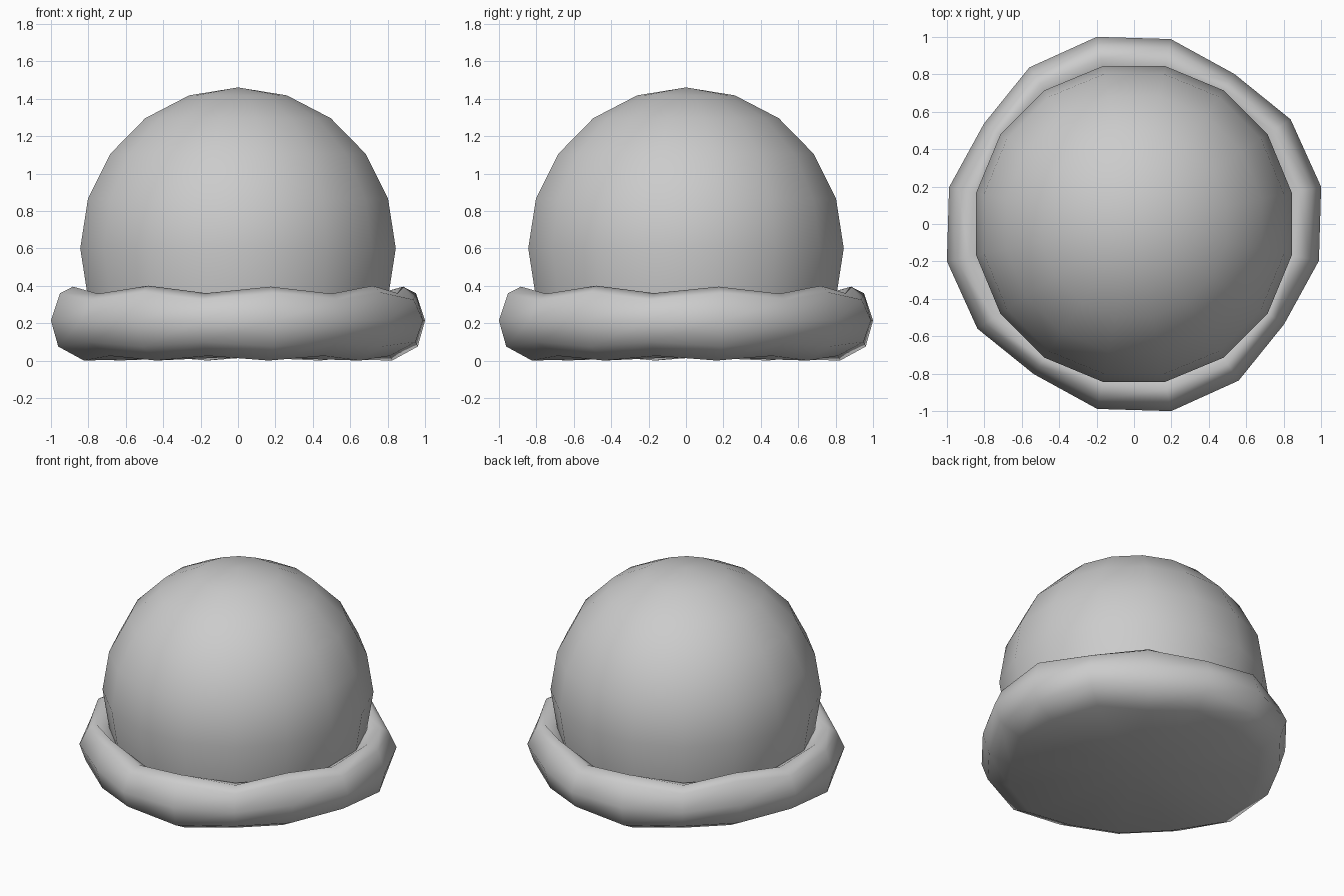
import bpy, bmesh
from math import sin, cos, pi, radians

if "Cube" in bpy.data.objects:
    bpy.data.objects.remove(bpy.data.objects["Cube"])

N = 16


def add_lathe(name, profile_at, rings, cap_start, cap_end):
    """Joins N-sided rings; profile_at(ring, side) gives radius and height.
    A cap is the height of a closing centre point, or None."""
    bm = bmesh.new()
    loops = []
    for i in range(rings):
        loop = []
        for j in range(N):
            a = pi / N + 2 * pi * j / N
            r, z = profile_at(i, j)
            loop.append(bm.verts.new((r * cos(a), r * sin(a), z)))
        loops.append(loop)
    for low, high in zip(loops, loops[1:]):
        for j in range(N):
            k = (j + 1) % N
            bm.faces.new((low[j], low[k], high[k], high[j]))
    for loop, z in ((loops[0], cap_start), (loops[-1], cap_end)):
        if z is not None:
            c = bm.verts.new((0, 0, z))
            for j in range(N):
                bm.faces.new((c, loop[j], loop[(j + 1) % N]))
    bmesh.ops.recalc_face_normals(bm, faces=bm.faces)
    me = bpy.data.meshes.new(name)
    bm.to_mesh(me)
    bm.free()
    ob = bpy.data.objects.new(name, me)
    bpy.context.collection.objects.link(ob)
    for p in me.polygons:
        p.use_smooth = True
    return ob


# Dome: faceted sphere, open where it sinks into the rim
def dome_profile(i, j):
    a = radians(-18 + 18 * i)
    return 0.86 * cos(a), 0.60 + 0.86 * sin(a)


add_lathe("dome", dome_profile, 6, None, 1.46)

# Rim: lumpy rolled edge, four lump shapes repeating round the ring
# (outer radius, crest radius, top height, bottom height)
LUMPS = [(1.02, 0.90, 0.395, 0.0), (1.007, 0.90, 0.357, 0.025),
         (0.965, 0.865, 0.40, 0.0), (1.008, 0.87, 0.36, 0.025)]


def rim_profile(i, j):
    outer, crest, top, bottom = LUMPS[j % 4]
    return [(outer - 0.18, bottom),
            (outer - 0.04, bottom + 0.075),
            (outer, 0.215),
            (outer - 0.05, top - 0.035),
            (crest, top),
            (0.818, 0.334)][i]


add_lathe("rim", rim_profile, 6, 0.02, None)
